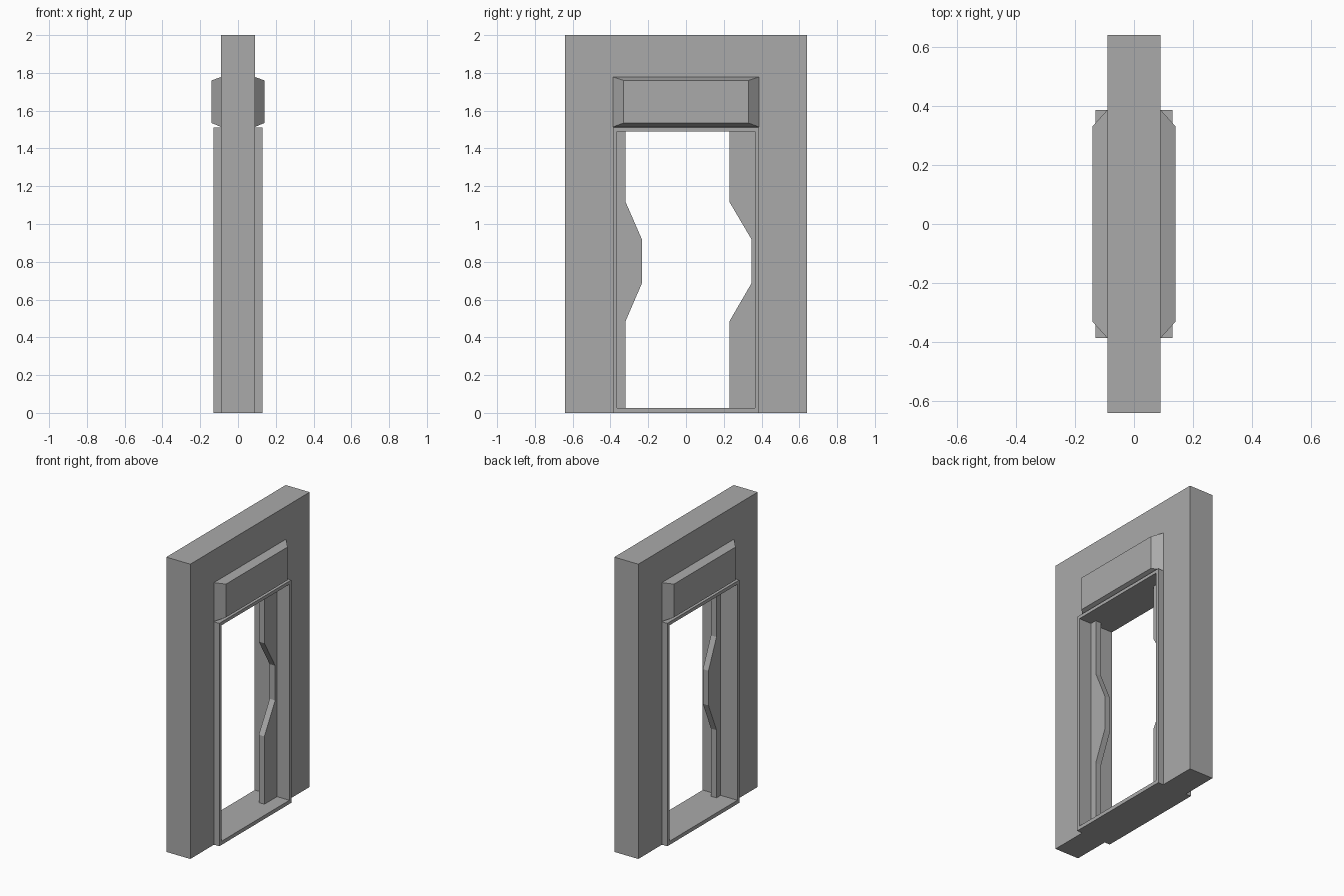
import bpy, bmesh

if "Cube" in bpy.data.objects:
    bpy.data.objects.remove(bpy.data.objects["Cube"])

grey = bpy.data.materials.new("grey")
grey.diffuse_color = (0.4, 0.4, 0.4, 1)
grey.use_nodes = True
grey.node_tree.nodes["Principled BSDF"].inputs["Base Color"].default_value = grey.diffuse_color


def finish(name, bm):
    bmesh.ops.recalc_face_normals(bm, faces=bm.faces)
    mesh = bpy.data.meshes.new(name)
    bm.to_mesh(mesh)
    bm.free()
    mesh.materials.append(grey)
    ob = bpy.data.objects.new(name, mesh)
    bpy.context.collection.objects.link(ob)
    return ob


def slab(name, outline, x0, x1):
    """Extrude a (y, z) outline along x."""
    bm = bmesh.new()
    face = bm.faces.new([bm.verts.new((x0, y, z)) for y, z in outline])
    new = bmesh.ops.extrude_face_region(bm, geom=[face])["geom"]
    verts = [v for v in new if isinstance(v, bmesh.types.BMVert)]
    bmesh.ops.translate(bm, verts=verts, vec=(x1 - x0, 0, 0))
    return finish(name, bm)


def rect(y, z0, z1):
    return [(-y, z0), (y, z0), (y, z1), (-y, z1)]


def loft(name, loops, closed):
    """Bridge four-sided (x, outline) loops, as a ring or with end caps."""
    bm = bmesh.new()
    rows = [[bm.verts.new((x, y, z)) for y, z in o] for x, o in loops]
    pairs = list(zip(rows, rows[1:]))
    if closed:
        pairs.append((rows[-1], rows[0]))
    else:
        bm.faces.new(rows[0])
        bm.faces.new(rows[-1])
    for a, b in pairs:
        for i in range(4):
            j = (i + 1) % 4
            bm.faces.new((a[i], a[j], b[j], b[i]))
    return finish(name, bm)


# Wall panel, open at the doorway
slab("wall", [(-0.64, 0), (-0.64, 2), (0.64, 2), (0.64, 0),
              (0.376, 0), (0.376, 1.5), (-0.376, 1.5), (-0.376, 0)], -0.09, 0.09)

# Door frame lining the opening, standing proud on both sides
outer, inner = rect(0.386, 0, 1.512), rect(0.365, 0.025, 1.49)
loft("door_frame", [(-0.13, outer), (0.13, outer), (0.13, inner), (-0.13, inner)], True)

# Bevelled lintel blocks above the door
for side, label in ((1, "right"), (-1, "left")):
    loft("lintel_" + label, [(side * 0.085, rect(0.386, 1.514, 1.778)),
                             (side * 0.09, rect(0.386, 1.514, 1.778)),
                             (side * 0.141, rect(0.33, 1.535, 1.76))], False)

# Sliding door leaves, retracted: one with a tongue, one with a notch
steps = (1.117, 0.92, 0.685, 0.485)
for name, back, edge, mid in (("tongue_leaf", -0.375, -0.32, -0.234),
                              ("notch_leaf", 0.375, 0.23, 0.346)):
    profile = [(back, 0.015), (back, 1.5), (edge, 1.5)]
    profile += list(zip((edge, mid, mid, edge), steps))
    profile.append((edge, 0.015))
    slab(name, profile, -0.005, 0.037)
